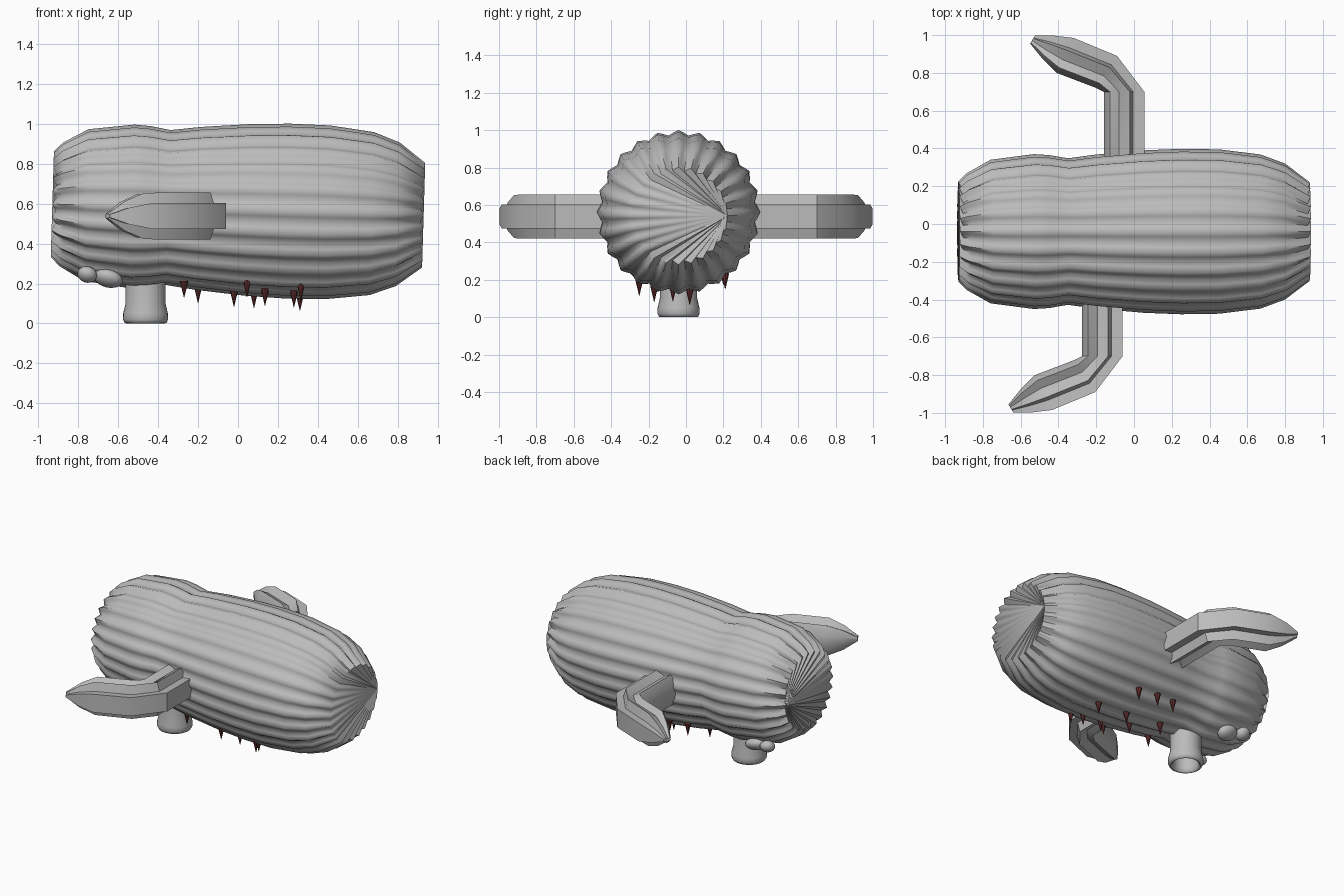
import bpy, bmesh, math
from mathutils import Matrix, Vector

if "Cube" in bpy.data.objects:
    bpy.data.objects.remove(bpy.data.objects["Cube"])


def material(name, rgb):
    m = bpy.data.materials.new(name)
    m.diffuse_color = (*rgb, 1)
    m.use_nodes = True
    m.node_tree.nodes["Principled BSDF"].inputs["Base Color"].default_value = m.diffuse_color
    return m


GREY = material("soft grey", (0.5, 0.5, 0.5))
RED = material("dark red", (0.13, 0.03, 0.03))
CY = -0.04                       # body axis offset in y


def finish(name, bm, mat, angle=40):
    bmesh.ops.recalc_face_normals(bm, faces=bm.faces)
    me = bpy.data.meshes.new(name)
    bm.to_mesh(me)
    bm.free()
    me.materials.append(mat)
    ob = bpy.data.objects.new(name, me)
    bpy.context.collection.objects.link(ob)
    bpy.ops.object.select_all(action='DESELECT')
    ob.select_set(True)
    bpy.context.view_layer.objects.active = ob
    bpy.ops.object.shade_smooth_by_angle(angle=math.radians(angle))
    return ob


def bridge(bm, a, b):
    n = len(a)
    for i in range(n):
        j = (i + 1) % n
        bm.faces.new((a[i], a[j], b[j], b[i]))


# Ribbed barrel body: (x, radius) profile, pinched behind the head
PROFILE = [(-.93, .265), (-.885, .31), (-.76, .38), (-.53, .41), (-.45, .405),
           (-.35, .388), (-.2, .408), (.05, .43), (.25, .438), (.45, .435),
           (.67, .408), (.8, .36), (.93, .262)]
RIBS, STEPS, DEPTH = 24, 96, 0.026
bm = bmesh.new()
tilt = Matrix.Translation((0, CY, 0.57)) @ Matrix.Rotation(0.03, 4, 'Y')
rings = []
for k, (x, r) in enumerate(PROFILE):
    x0, r0 = PROFILE[max(k - 1, 0)]
    x1, r1 = PROFILE[min(k + 1, len(PROFILE) - 1)]
    nx, nr = Vector((r0 - r1, x1 - x0)).normalized()
    ring = []
    for i in range(STEPS):
        a = 2 * math.pi * i / STEPS
        d = DEPTH * (0.5 - 0.5 * math.cos(RIBS * a))
        rad = r - d * nr
        ring.append(bm.verts.new(tilt @ Vector(
            (x - d * nx, rad * math.cos(a), rad * math.sin(a)))))
    rings.append(ring)
for a, b in zip(rings, rings[1:]):
    bridge(bm, a, b)
# end caps fan out from one point on the rim
for ring in (rings[0], rings[-1]):
    for i in range(1, STEPS - 1):
        bm.faces.new((ring[0], ring[i], ring[i + 1]))
finish("body", bm, GREY, 60)

# Side fins: fluted section swept through stations (inner xy, outer xy, height)
HALF = [(1, .55), (.45, .5), (.28, 1), (-.25, .72), (-.7, .92), (-1, .4)]
SECTION = HALF + [(u, -v) for u, v in reversed(HALF)]
STATIONS = [((-.16, .25), (.055, .25), .118), ((-.16, .70), (.055, .70), .118),
            ((-.20, .72), (-.09, .89), .118), ((-.41, .80), (-.32, .985), .116),
            ((-.485, .875), (-.43, .998), .075),
            ((-.55, .955), (-.525, .997), .014)]
for name, side, shift in (("back_fin", 1, 0), ("front_fin", -1, -.115)):
    bm = bmesh.new()
    rings = []
    for p, q, h in STATIONS:
        p, q = Vector(p), Vector(q)
        ring = []
        for u, v in SECTION:
            c = p.lerp(q, (u + 1) / 2)
            ring.append(bm.verts.new((c.x + shift, c.y * side, 0.538 + v * h)))
        rings.append(ring)
    for a, b in zip(rings, rings[1:]):
        bridge(bm, a, b)
    bm.faces.new(rings[0])
    bm.faces.new(rings[-1])
    finish(name, bm, GREY, 35)

# Hollow spout under the head: lathe with a flared lip and a bore
SPOUT = [(.1, .26), (.1, .10), (.112, .05), (.113, .02), (.105, .003),
         (.095, 0), (.086, .006), (.08, .03), (.08, .15)]
bm = bmesh.new()
rings = [[bm.verts.new((-.463 + r * math.cos(i * math.pi / 16),
                        CY + r * math.sin(i * math.pi / 16), z))
          for i in range(32)] for r, z in SPOUT]
for a, b in zip(rings, rings[1:]):
    bridge(bm, a, b)
bm.faces.new(rings[0])
bm.faces.new(rings[-1])
finish("spout", bm, GREY, 50)

# Flattened pads under the snout, one pair each side
for side in (1, -1):
    for label, loc, size in (("pad", (-.65, .19, .225), (.075, .06, .04)),
                             ("small_pad", (-.755, .215, .245), (.05, .05, .038))):
        bm = bmesh.new()
        x, y, z = loc
        m = (Matrix.Translation((x, CY + y * side, z))
             @ Matrix.Rotation(0.5 * side, 4, 'X') @ Matrix.Rotation(0.25, 4, 'Y')
             @ Matrix.Diagonal((*size, 1)))
        bmesh.ops.create_uvsphere(bm, u_segments=16, v_segments=10, radius=1, matrix=m)
        finish(f"{'back' if side > 0 else 'front'}_{label}", bm, GREY, 60)

# Belly spikes, rooted on the curved underside
SPIKES = [(.315, -.25), (.28, -.17), (.31, .02), (.135, .21), (-.02, .21),
          (-.155, .2), (.08, .02), (-.02, -.07), (-.2, .02), (.135, -.17),
          (.045, -.25), (-.27, -.18)]
bm = bmesh.new()
for x, y in SPIKES:
    radius = 0.405 + 0.028 * min(1, (x + .3) / .5)
    surface = 0.57 - 0.03 * x - math.sqrt(radius ** 2 - (y - CY) ** 2)
    bmesh.ops.create_cone(bm, cap_ends=True, segments=8, radius1=.001, radius2=.021,
                          depth=.085, matrix=Matrix.Translation((x, y, surface - .025)))
finish("belly_spikes", bm, RED, 30)
